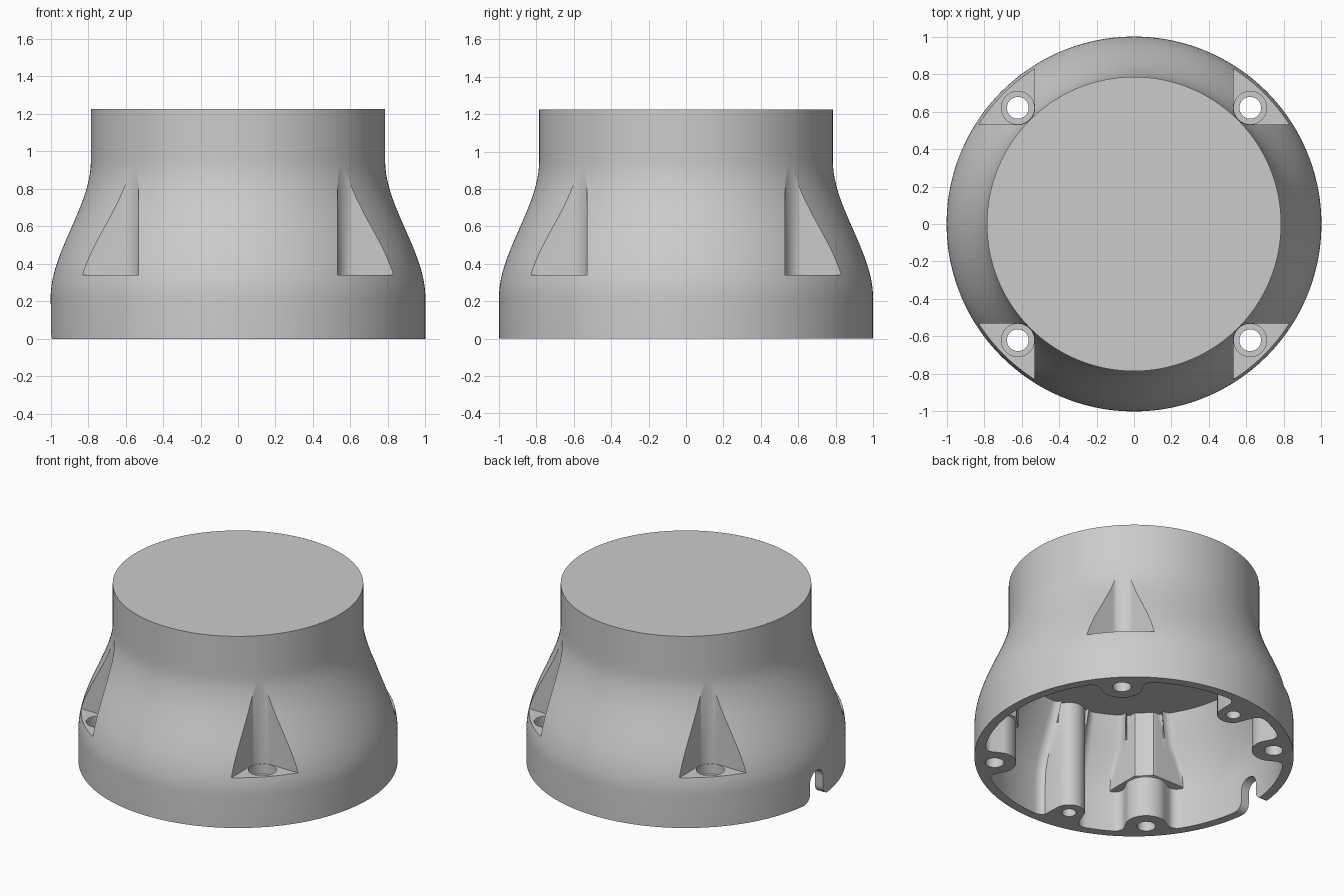
import bpy, bmesh
from math import sin, cos, pi, sqrt, hypot, atan2, radians

if "Cube" in bpy.data.objects:
    bpy.data.objects.remove(bpy.data.objects["Cube"])

N = 480            # segments round the body
WALL = 0.06        # shell thickness
D = 0.62           # x and y of the four diagonal screws
CEIL = 0.74        # cavity ceiling height
# bosses inside: (x, y, radius)
BOSSES = [(sx * D, sy * D, 0.135) for sx in (-1, 1) for sy in (-1, 1)]
BOSSES += [(-0.14, s * 0.80, 0.10) for s in (-1, 1)]


def outer(z):
    t = min(max((z - 0.22) / 0.73, 0), 1)
    return 1 - 0.215 * t * t * (3 - 2 * t)


def inner(a, z):
    """Cavity radius at angle a: shell, filleted bosses and pocket walls."""
    wall = outer(z) - WALL
    r = wall
    for bx, by, rho in BOSSES:
        d, phi = hypot(bx, by), a - atan2(by, bx)
        if cos(phi) < 0.5:
            continue
        x, f = abs(sin(phi)) * d, 0.06
        if x < rho:
            r = min(r, d * cos(phi) - sqrt(rho * rho - x * x))
        elif x < rho + f:
            r = min(r, wall - f + sqrt(f * f - (f - x + rho) ** 2))
    # wall that follows the outside screw pockets
    if z > 0.282:
        c, s = abs(cos(a)), abs(sin(a))
        r = min(r, max(0.475 / max(c, 1e-6), 0.475 / max(s, 1e-6), 0.735))
    return r


def finish(name, bm):
    bmesh.ops.recalc_face_normals(bm, faces=bm.faces)
    me = bpy.data.meshes.new(name)
    bm.to_mesh(me)
    bm.free()
    ob = bpy.data.objects.new(name, me)
    bpy.context.collection.objects.link(ob)
    return ob


# housing: top disc, outer skin, rim, cavity, ceiling as one closed skin
bm = bmesh.new()
angles = [2 * pi * i / N for i in range(N)]
rows = []
for z in [1.225, 1.0] + [0.95 - 0.73 * i / 22 for i in range(23)] + [0.0]:
    rows.append([bm.verts.new((outer(z) * cos(a), outer(z) * sin(a), z)) for a in angles])
for z in [0, 0.14, 0.28, 0.285] + [0.285 + (CEIL - 0.285) * i / 14 for i in range(1, 15)]:
    rows.append([bm.verts.new((inner(a, z) * cos(a), inner(a, z) * sin(a), z)) for a in angles])
for p, q in zip(rows, rows[1:]):
    for i in range(N):
        j = (i + 1) % N
        bm.faces.new((p[i], p[j], q[j], q[i]))
bm.faces.new(rows[0])
hub = bm.verts.new((0, 0, CEIL))
for i in range(N):
    bm.faces.new((rows[-1][i], rows[-1][(i + 1) % N], hub))
housing = finish("housing", bm)


def arc(cx, cy, r, a0, a1, n=16):
    return [(cx + r * cos(radians(a0 + (a1 - a0) * i / n)),
             cy + r * sin(radians(a0 + (a1 - a0) * i / n))) for i in range(n + 1)]


def prism(bm, lo, hi):
    """Closed prism between two matching outlines."""
    p, q = [bm.verts.new(c) for c in lo], [bm.verts.new(c) for c in hi]
    bm.faces.new(p)
    bm.faces.new(q)
    for i in range(len(p)):
        j = (i + 1) % len(p)
        bm.faces.new((p[i], p[j], q[j], q[i]))


def upright(bm, pts, z0, z1):
    prism(bm, [(x, y, z0) for x, y in pts], [(x, y, z1) for x, y in pts])


def circle(cx, cy, r):
    return arc(cx, cy, r, 0, 360, 40)[:-1]


pockets, bores, holes = bmesh.new(), bmesh.new(), bmesh.new()
# corner pockets, counterbores and screw holes
corner = arc(D, D, 0.09, 180, 270) + [(1.2, D - 0.09), (1.2, 1.2), (D - 0.09, 1.2)]
for sx in (-1, 1):
    for sy in (-1, 1):
        upright(pockets, [(sx * x, sy * y) for x, y in corner], 0.34, 1.4)
        upright(bores, circle(sx * D, sy * D, 0.088), 0.27, 0.5)
        upright(holes, circle(sx * D, sy * D, 0.058), -0.1, 0.4)
# blind holes in the two small bosses
for s in (-1, 1):
    upright(holes, circle(-0.14, s * 0.80, 0.045), -0.1, 0.4)
# cable notch in the rim on the left side
half = [(0.13, -0.05)] + arc(0.13, 0.06, 0.06, 270, 180, 8) + arc(0, 0.13, 0.07, 0, 90, 10)
notch = half + [(-y, z) for y, z in reversed(half[:-1])]
prism(holes, [(-1.2, y, z) for y, z in notch], [(-0.75, y, z) for y, z in notch])

bpy.context.view_layer.objects.active = housing
for name, b in (("pocket_cutter", pockets), ("bore_cutter", bores), ("hole_cutter", holes)):
    cutter = finish(name, b)
    cutter.hide_render = True
    m = housing.modifiers.new(name, 'BOOLEAN')
    m.operation, m.solver, m.object = 'DIFFERENCE', 'EXACT', cutter
    bpy.ops.object.modifier_apply(modifier=m.name)
    bpy.data.objects.remove(cutter)

housing.select_set(True)
bpy.ops.object.shade_smooth_by_angle(angle=radians(35))
